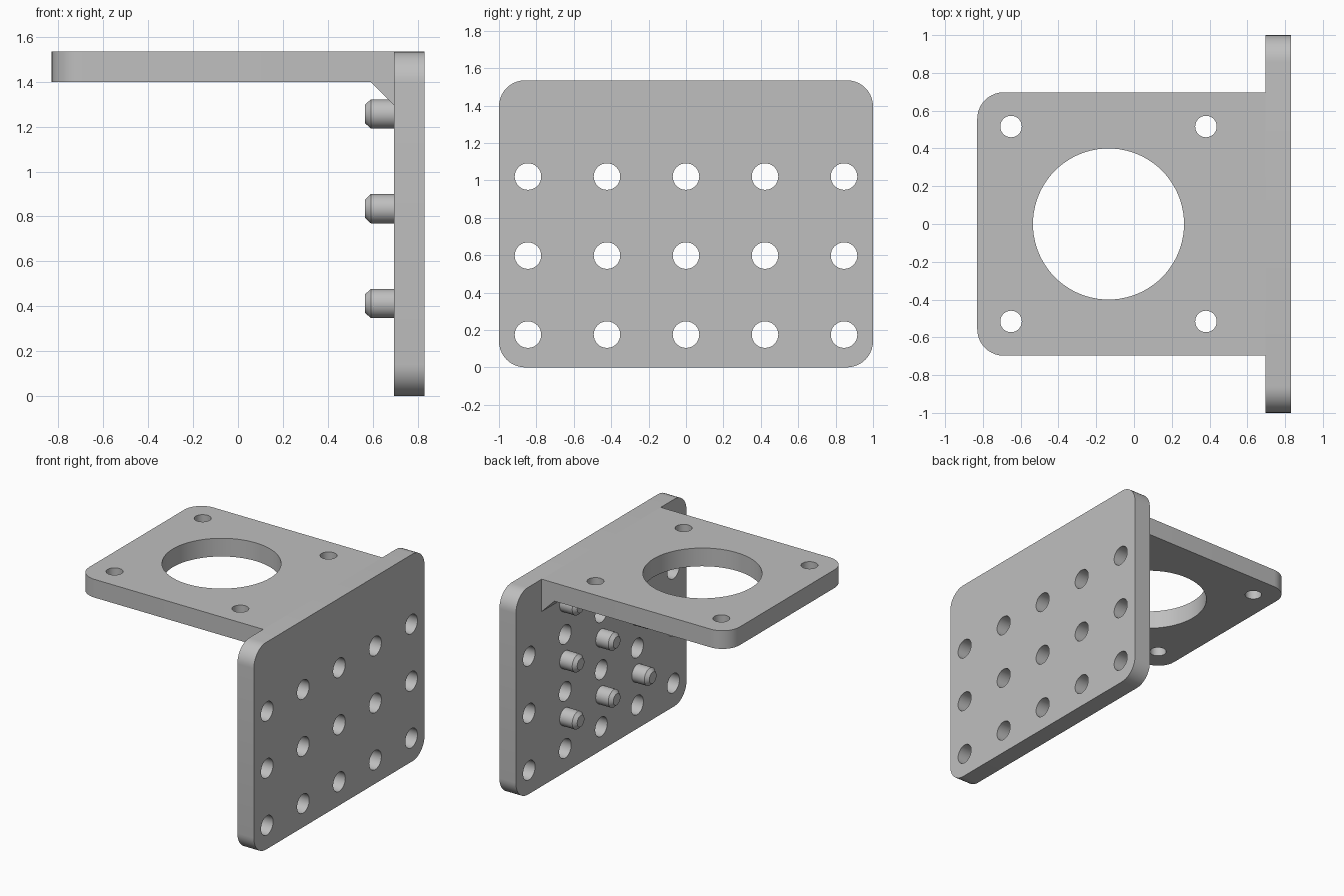
import bpy
import bmesh
import math
from mathutils import Vector, Matrix

cube = bpy.data.objects.get("Cube")
if cube:
    bpy.data.objects.remove(cube, do_unlink=True)

# Main dimensions
THICK = 0.135
HEIGHT = 1.535
OUTER_X = 0.83
INNER_X = OUTER_X - THICK
PITCH = 0.4225

grey = bpy.data.materials.new("light_grey")
grey.use_nodes = True
grey.diffuse_color = (0.52, 0.52, 0.52, 1)
grey.node_tree.nodes["Principled BSDF"].inputs["Base Color"].default_value = grey.diffuse_color


def finish(name, bm):
    bmesh.ops.recalc_face_normals(bm, faces=bm.faces)
    mesh = bpy.data.meshes.new(name)
    bm.to_mesh(mesh)
    bm.free()
    mesh.materials.append(grey)
    obj = bpy.data.objects.new(name, mesh)
    bpy.context.collection.objects.link(obj)
    bpy.ops.object.select_all(action='DESELECT')
    obj.select_set(True)
    bpy.context.view_layer.objects.active = obj
    bpy.ops.object.shade_smooth_by_angle(angle=math.radians(30))
    return obj


def circle(u, v, radius, count):
    steps = [2 * math.pi * i / count for i in range(count)]
    return [(u + radius * math.cos(a), v + radius * math.sin(a)) for a in steps]


def rounded_rect(u0, u1, v0, v1, radii, steps=10):
    """Radii run counter-clockwise from the upper right corner."""
    corners = [(u1, v1, -1, -1), (u0, v1, 1, -1), (u0, v0, 1, 1), (u1, v0, -1, 1)]
    points = []
    for k, ((u, v, su, sv), r) in enumerate(zip(corners, radii)):
        if r == 0:
            points.append((u, v))
            continue
        for i in range(steps + 1):
            a = math.pi / 2 * (k + i / steps)
            points.append((u + r * (su + math.cos(a)), v + r * (sv + math.sin(a))))
    return points


def plate(name, loops, place, depth):
    """Fill an outline with its holes and extrude it."""
    bm = bmesh.new()
    for loop in loops:
        verts = [bm.verts.new(place(u, v)) for u, v in loop]
        for i, vert in enumerate(verts):
            bm.edges.new((verts[i - 1], vert))
    bmesh.ops.triangle_fill(bm, edges=bm.edges[:], use_beauty=True,
                            normal=Vector(depth).normalized())
    result = bmesh.ops.extrude_face_region(bm, geom=bm.faces[:], use_keep_orig=True)
    moved = [g for g in result["geom"] if isinstance(g, bmesh.types.BMVert)]
    bmesh.ops.translate(bm, verts=moved, vec=depth)
    return finish(name, bm)


# Upright plate with a grid of holes
holes = [circle(col * PITCH, 0.175 + row * PITCH, 0.071, 32)
         for col in range(-2, 3) for row in range(3)]
plate("upright_plate", [rounded_rect(-1, 1, 0, HEIGHT, [0.14] * 4)] + holes,
      lambda u, v: (INNER_X, u, v), (THICK, 0, 0))

# Level plate with a large opening and four screw holes
CENTRE_X = -0.135
holes = [circle(CENTRE_X, 0, 0.4, 80)]
holes += [circle(CENTRE_X + sx * 0.516, sy * 0.516, 0.057, 32)
          for sx in (-1, 1) for sy in (-1, 1)]
plate("level_plate",
      [rounded_rect(-OUTER_X, INNER_X, -0.697, 0.697, [0, 0.14, 0.14, 0])] + holes,
      lambda u, v: (u, v, HEIGHT - THICK), (0, 0, THICK))

# Sloped strip in the inner corner
LOW = HEIGHT - THICK
plate("corner_gusset", [[(INNER_X, LOW), (INNER_X - 0.105, LOW), (INNER_X, LOW - 0.105)]],
      lambda u, v: (u, -0.697, v), (0, 1.394, 0))

# Chamfered pegs on the inner face
for row in range(3):
    for col in (-1, 0, 1):
        bm = bmesh.new()
        profile = [(0, 0), (0, 0.065), (-0.103, 0.065), (-0.128, 0.042), (-0.128, 0)]
        verts = [bm.verts.new((x, r, 0)) for x, r in profile]
        edges = [bm.edges.new(pair) for pair in zip(verts, verts[1:])]
        bmesh.ops.spin(bm, geom=verts + edges, cent=(0, 0, 0), axis=(1, 0, 0),
                       angle=2 * math.pi, steps=32)
        bmesh.ops.remove_doubles(bm, verts=bm.verts, dist=0.0005)
        bm.transform(Matrix.Translation((INNER_X, col * PITCH, 0.412 + row * PITCH)))
        finish(f"peg_{row + 1}_{col + 2}", bm)
